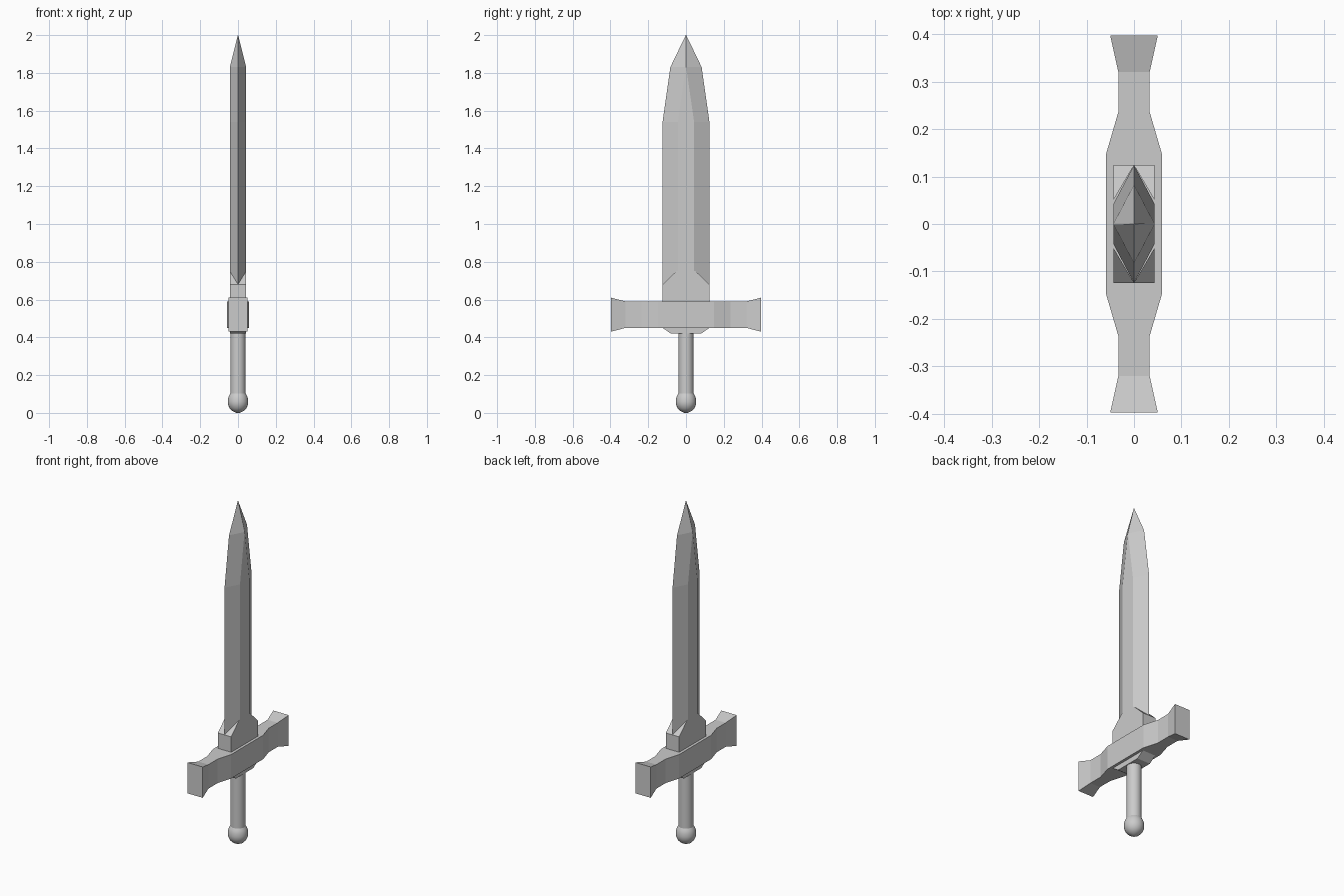
import bpy, bmesh, math

if "Cube" in bpy.data.objects:
    bpy.data.objects.remove(bpy.data.objects["Cube"])


def finish(name, bm, smooth=False):
    bmesh.ops.remove_doubles(bm, verts=bm.verts, dist=0.0005)
    bmesh.ops.recalc_face_normals(bm, faces=bm.faces)
    me = bpy.data.meshes.new(name)
    bm.to_mesh(me)
    bm.free()
    ob = bpy.data.objects.new(name, me)
    bpy.context.collection.objects.link(ob)
    if smooth:
        bpy.context.view_layer.objects.active = ob
        ob.select_set(True)
        bpy.ops.object.shade_smooth_by_angle(angle=math.radians(40))
        ob.select_set(False)
    return ob


def loft(name, rings, smooth=False, closed=False):
    bm = bmesh.new()
    vs = [[bm.verts.new(p) for p in r] for r in rings]
    n = len(vs[0])
    for a, b in zip(vs, vs[1:]):
        for i in range(n):
            j = (i + 1) % n
            bm.faces.new((a[i], a[j], b[j], b[i]))
    bm.faces.new(vs[0][::-1])
    bm.faces.new(vs[-1])
    return finish(name, bm, smooth)


T, W, F = 0.043, 0.124, 0.043   # blade half thickness, half width, half flat


def blade_ring(z, w, t, f):
    return [(0, -w, z), (t, -f, z), (t, f, z), (0, w, z), (-t, f, z), (-t, -f, z)]


# Blade with hexagonal section, narrowing to a rhombus and a point
loft("blade", [blade_ring(0.60, W, T, F), blade_ring(1.54, W, T, F),
               blade_ring(1.83, 0.083, T, 0.001), blade_ring(2.0, 0.001, 0.001, 0.0004)])

# Blade collar: block whose corners are chamfered up to the blade's flats
bm = bmesh.new()
for sx in (1, -1):
    side = [bm.verts.new((sx * T, y, z)) for y, z in
            ((-W, 0.58), (W, 0.58), (W, 0.68), (F + 0.008, 0.75), (-F - 0.008, 0.75), (-W, 0.68))]
    bm.faces.new(side)
    for s, a, b in ((1, side[2], side[3]), (-1, side[5], side[4])):
        bm.faces.new((a, b, bm.verts.new((0, s * W, 0.68))))
for s in (1, -1):
    bm.faces.new([bm.verts.new((x, s * W, z)) for x, z in
                  ((-T, 0.58), (T, 0.58), (T, 0.68), (0, 0.68), (-T, 0.68))])
finish("blade_collar", bm)

# Cross guard: rectangular sections along y (y, half x, half z), mirrored
half = [(0.147, 0.059, 0.07), (0.236, 0.033, 0.07), (0.32, 0.033, 0.07), (0.397, 0.05, 0.09)]
sections = [(-y, x, z) for y, x, z in reversed(half)] + half
loft("cross_guard", [[(-x, y, 0.52 - z), (x, y, 0.52 - z), (x, y, 0.52 + z), (-x, y, 0.52 + z)]
                     for y, x, z in sections])

# Tapered block under the guard
loft("guard_base", [[(-T, -w, z), (T, -w, z), (T, w, z), (-T, w, z)]
                    for z, w in ((0.42, 0.08), (0.45, 0.124), (0.46, 0.124))])


# Grip and rounded pommel
def lathe(name, profile, n=24):
    loft(name, [[(r * math.cos(2 * math.pi * i / n), r * math.sin(2 * math.pi * i / n), z)
                 for i in range(n)] for r, z in profile], smooth=True)


lathe("grip", [(0.04, 0.08), (0.04, 0.43)])
lathe("pommel", [(0.008, 0.0), (0.03, 0.01), (0.045, 0.025), (0.053, 0.045), (0.054, 0.06),
                 (0.052, 0.078), (0.047, 0.092), (0.039, 0.105)])
